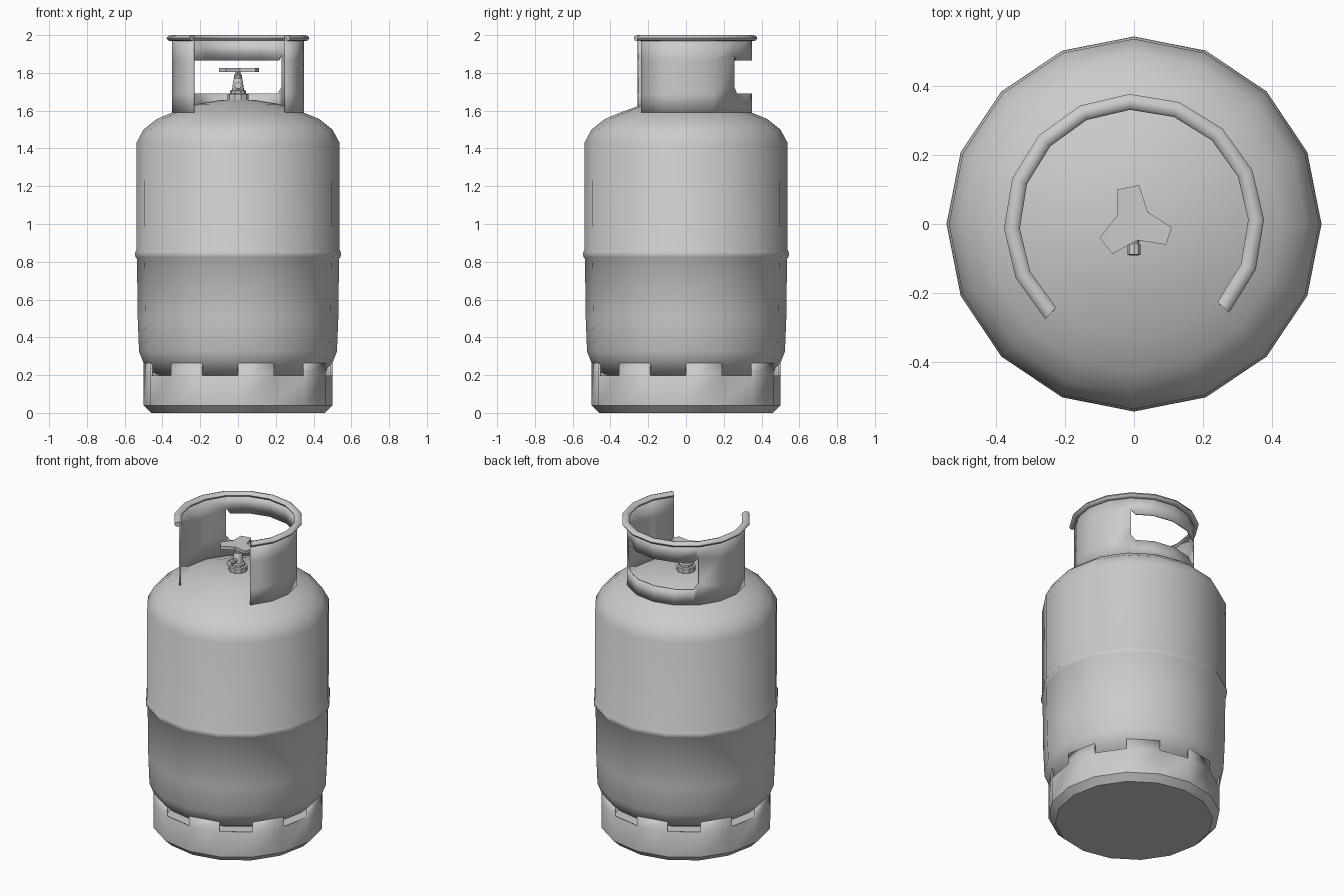
import bpy, bmesh, math
from math import sin, cos, radians

if "Cube" in bpy.data.objects:
    bpy.data.objects.remove(bpy.data.objects["Cube"])


def finish(name, bm, angle=35, thickness=0.0):
    bmesh.ops.remove_doubles(bm, verts=bm.verts, dist=1e-5)
    bmesh.ops.recalc_face_normals(bm, faces=bm.faces)
    me = bpy.data.meshes.new(name)
    bm.to_mesh(me)
    bm.free()
    ob = bpy.data.objects.new(name, me)
    bpy.context.collection.objects.link(ob)
    if thickness:
        mod = ob.modifiers.new("thickness", 'SOLIDIFY')
        mod.thickness = thickness
        mod.offset = -1
    bpy.ops.object.select_all(action='DESELECT')
    ob.select_set(True)
    bpy.context.view_layer.objects.active = ob
    bpy.ops.object.shade_smooth_by_angle(angle=radians(angle))
    return ob


def lathe(name, profile, sides=16, angle=35):
    """Spin (radius, z) points around z; radius 0 closes the end."""
    bm = bmesh.new()
    rings = [[bm.verts.new((r * cos(math.tau * k / sides), r * sin(math.tau * k / sides), z))
              for k in range(sides)] if r else [bm.verts.new((0, 0, z))] for r, z in profile]
    for a, b in zip(rings, rings[1:]):
        for k in range(sides):
            n = (k + 1) % sides
            if len(a) == 1:
                bm.faces.new((a[0], b[k], b[n]))
            elif len(b) == 1:
                bm.faces.new((a[k], a[n], b[0]))
            else:
                bm.faces.new((a[k], a[n], b[n], b[k]))
    return finish(name, bm, angle)


# Tank body with a weld bead around the middle
lathe("tank_body", [(0, .13), (.25, .145), (.36, .17), (.45, .215), (.50, .265), (.524, .325),
                    (.531, .5), (.535, .815), (.543, .825), (.545, .84), (.543, .855), (.537, .865),
                    (.538, 1.43), (.50, 1.50), (.43, 1.556), (.33, 1.597), (.22, 1.635),
                    (.10, 1.655), (0, 1.66)], angle=50)

# Foot ring: 16 flat sides, every second one cut low, closed underneath
bm = bmesh.new()


def ring_point(k, r, z):
    a = radians(22.5 * k)
    return bm.verts.new((r * cos(a), r * sin(a), z))


for k in range(16):
    levels = [(.46, .006), (.50, .045), (.50, .205)] + ([(.50, .27)] if k % 2 == 0 else [])
    for lo, hi in zip(levels, levels[1:]):
        bm.faces.new((ring_point(k, *lo), ring_point(k + 1, *lo),
                      ring_point(k + 1, *hi), ring_point(k, *hi)))
bm.faces.new([ring_point(k, .46, .006) for k in range(16)])
bmesh.ops.translate(bm, verts=bm.verts, vec=(0, 0, -.006))
finish("foot_ring", bm, 30, .012)

# Collar guard: 12 of 16 sides, open at the front, window at the back
R = .35
corner = [(R * cos(radians(-43 + 22.5 * k)), R * sin(radians(-43 + 22.5 * k))) for k in range(13)]


def mix(a, b, t):
    return tuple(p + (q - p) * t for p, q in zip(a, b))


columns = [(c, (1.69, 1.865)) for c in corner]
columns[4] = (corner[4], (1.725, 1.895))
columns[8] = (corner[8], (1.725, 1.895))
columns.insert(8, (mix(corner[8], corner[7], .2), (1.69, 1.865)))
columns.insert(5, (mix(corner[4], corner[5], .2), (1.69, 1.865)))
bm = bmesh.new()
for i, ((p, pz), (q, qz)) in enumerate(zip(columns, columns[1:])):
    heights = [(1.59, 1.59), (pz[0], qz[0]), (pz[1], qz[1]), (1.985, 1.985)]
    for row in range(3):
        if row == 1 and 4 <= i <= 9:
            continue
        (p0, q0), (p1, q1) = heights[row], heights[row + 1]
        bm.faces.new([bm.verts.new(v) for v in
                      ((*p, p0), (*q, q0), (*q, q1), (*p, p1))])
finish("collar_guard", bm, 35, .01)

# Rolled rim along the collar top
bm = bmesh.new()
rows = []
for k in range(13):
    a = radians(-43 + 22.5 * k)
    row = []
    for j in range(8):
        t = math.tau * j / 8
        r = .355 + .023 * cos(t)
        row.append(bm.verts.new((r * cos(a), r * sin(a), 1.984 + .016 * sin(t))))
    rows.append(row)
for a, b in zip(rows, rows[1:]):
    for j in range(8):
        n = (j + 1) % 8
        bm.faces.new((a[j], a[n], b[n], b[j]))
bm.faces.new(rows[0])
bm.faces.new(rows[-1])
finish("collar_rim", bm, 50)

# Valve body and spindle
lathe("valve_body", [(0, 1.64), (.055, 1.64), (.055, 1.688), (.042, 1.69), (.042, 1.705),
                     (.032, 1.71), (.024, 1.765), (.02, 1.77), (.02, 1.79), (.012, 1.795),
                     (.012, 1.81), (0, 1.81)], sides=10)

# Valve outlet facing the front
outlet = lathe("valve_outlet", [(0, 0), (.014, 0), (.014, .055), (.019, .06), (.019, .09),
                                (0, .09)], sides=8)
outlet.location = (0, 0, 1.725)
outlet.rotation_euler = (radians(85), 0, 0)

# Three-armed hand wheel
outline = [(-.05, .1), (.015, .113), (.04, .035), (.11, -.01), (.093, -.06),
           (.01, -.047), (-.063, -.087), (-.1, -.04), (-.05, .023)]
bm = bmesh.new()
base = bm.faces.new([bm.verts.new((x, y, 1.805)) for x, y in outline])
top = bmesh.ops.extrude_face_region(bm, geom=[base], use_keep_orig=True)
bmesh.ops.translate(bm, vec=(0, 0, .02),
                    verts=[v for v in top["geom"] if isinstance(v, bmesh.types.BMVert)])
finish("hand_wheel", bm, 30)
